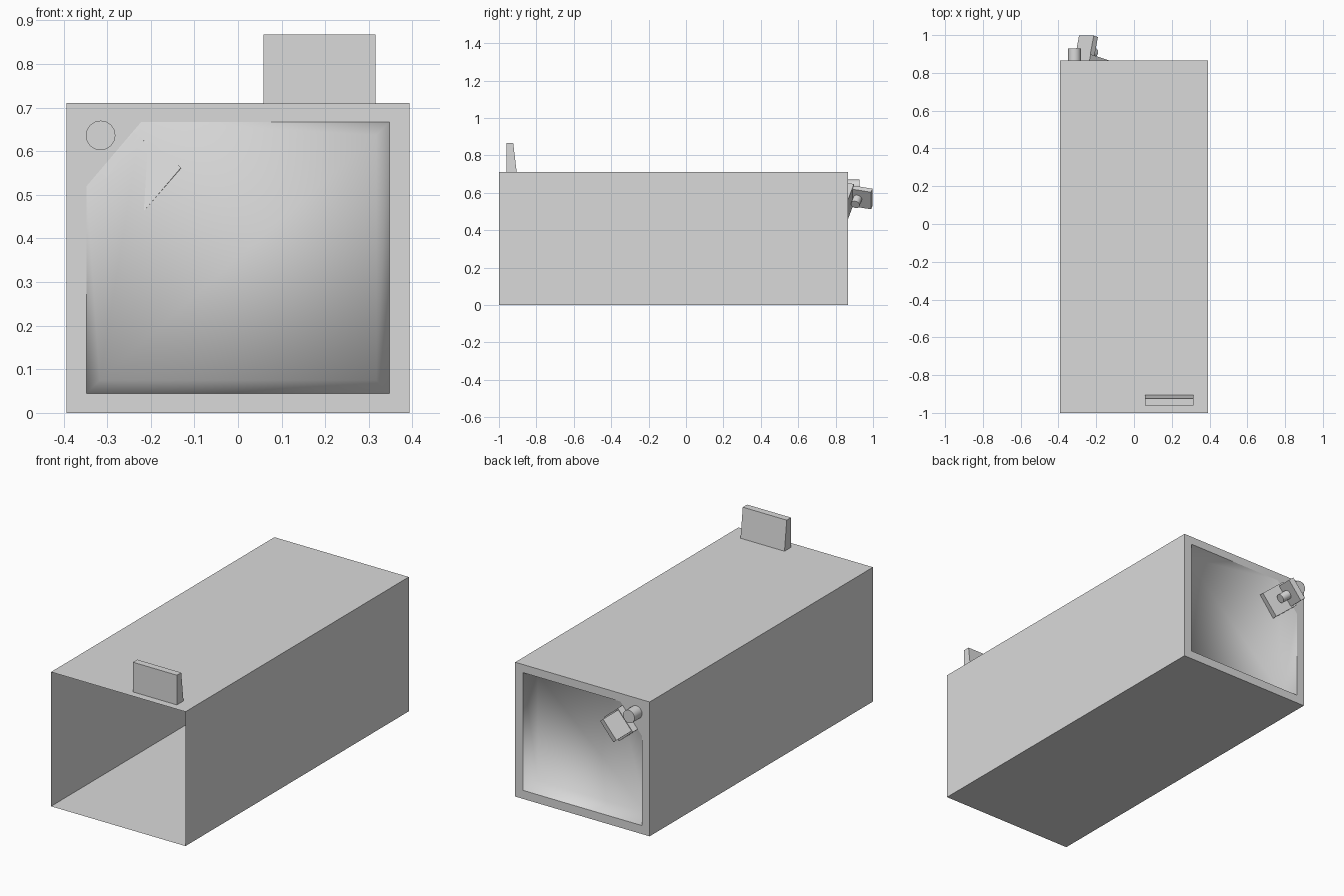
import bpy, bmesh
from mathutils import Matrix, Vector

cube = bpy.data.objects.get("Cube")
if cube:
    bpy.data.objects.remove(cube, do_unlink=True)

# One plain grey finish
grey = bpy.data.materials.new("light grey")
grey.use_nodes = True
colour = (0.7, 0.7, 0.7, 1)
grey.diffuse_color = colour
grey.node_tree.nodes["Principled BSDF"].inputs["Base Color"].default_value = colour


def finish(name, bm, smooth=False):
    mesh = bpy.data.meshes.new(name)
    bm.to_mesh(mesh)
    bm.free()
    mesh.materials.append(grey)
    for p in mesh.polygons:
        p.use_smooth = smooth
    obj = bpy.data.objects.new(name, mesh)
    bpy.context.collection.objects.link(obj)
    return obj


def block(name, low, high, frame=None):
    bm = bmesh.new()
    bmesh.ops.create_cube(bm, size=1)
    low, high = Vector(low), Vector(high)
    for v in bm.verts:
        v.co = Vector([l + (h - l) * (c + 0.5) for l, h, c in zip(low, high, v.co)])
        if frame:
            v.co = frame @ v.co
    return finish(name, bm)


def rod(name, radius, start, end, sides=16):
    start, end = Vector(start), Vector(end)
    axis = end - start
    bm = bmesh.new()
    bmesh.ops.create_cone(bm, cap_ends=True, segments=sides, radius1=radius,
                          radius2=radius, depth=axis.length)
    turn = axis.to_track_quat('Z', 'Y').to_matrix().to_4x4()
    bm.transform(Matrix.Translation((start + end) / 2) @ turn)
    obj = finish(name, bm)
    bpy.ops.object.select_all(action='DESELECT')
    obj.select_set(True)
    bpy.context.view_layer.objects.active = obj
    bpy.ops.object.shade_smooth_by_angle(angle=0.7)
    return obj


def sheet(name, points, faces, smooth=False):
    """Open surface facing the back, from named points."""
    bm = bmesh.new()
    verts = {key: bm.verts.new(co) for key, co in points.items()}
    for names in faces:
        bm.faces.new([verts[n] for n in names.split()])
    bm.normal_update()
    for f in bm.faces:
        if f.normal.y < 0:
            f.normal_flip()
    return finish(name, bm, smooth)


W, H, BACK = 0.393, 0.71, 0.865

# Thin-walled box, open at the front; the back is closed by the frame
body = block("body_shell", (-W, -1, 0), (W, BACK, H))
bm = bmesh.new()
bm.from_mesh(body.data)
bm.normal_update()
bmesh.ops.delete(bm, geom=[f for f in bm.faces if abs(f.normal.y) > 0.9],
                 context='FACES_ONLY')
bm.to_mesh(body.data)
bm.free()

# Back frame around an opening with one cut corner
w, low, top = 0.347, 0.045, 0.667
opening = {"cut_top": (-0.222, BACK, top), "cut_side": (-w, BACK, 0.52),
           "bl": (-w, BACK, low), "br": (w, BACK, low), "tr": (w, BACK, top)}
outer = {"BL": (-W, BACK, 0), "BR": (W, BACK, 0),
         "TR": (W, BACK, H), "TL": (-W, BACK, H)}
sheet("back_frame", {**opening, **outer},
      ["BL BR br bl", "BR TR tr br", "TR TL cut_top tr",
       "TL cut_side cut_top", "TL BL bl cut_side"])

# Softly shaded recess, rising to the rim at the cut corner
inset, floor = 0.03, BACK - 0.08
deep = {"dbl": (-w + inset, floor, low + inset),
        "dbr": (w - inset, floor, low + inset),
        "dtr": (w - inset, floor, top - inset)}
sheet("recessed_panel", {**opening, **deep},
      ["cut_top tr dtr", "tr br dbr dtr", "br bl dbl dbr", "bl cut_side dbl",
       "cut_top cut_side dbl dtr", "dbl dbr dtr"], smooth=True)

# Latch: plate and upright wall, both tilted along the recess
along = Vector((0.74, -0.24, -0.63)).normalized()
across = Vector((0.65, 0, 0.76)).normalized()
out = across.cross(along).normalized()
if out.y < 0:
    out = -out
latch = Matrix((along, across, out)).transposed().to_4x4()
latch.translation = (-0.28, BACK, 0.60)
if latch.determinant() < 0:
    across = -across
    latch = Matrix((along, across, out)).transposed().to_4x4()
    latch.translation = (-0.28, BACK, 0.60)
block("latch_plate", (0, -0.068, 0.001), (0.142, 0.068, 0.034), latch)
block("latch_wall", (0.004, -0.06, 0), (0.034, 0.06, 0.137), latch)
rod("latch_pin", 0.024, latch @ Vector((0.02, 0, 0.062)),
    latch @ Vector((0.085, 0, 0.062)))

# Round post on the frame corner
rod("corner_post", 0.034, (-0.315, BACK - 0.005, 0.636), (-0.315, 0.928, 0.636))

# Wedge-shaped sight tab on the roof
tab = block("top_tab", (0.058, -0.96, H - 0.002), (0.315, -0.905, 0.867))
for v in tab.data.vertices:
    if v.co.z > 0.8 and v.co.y > -0.93:
        v.co.y = -0.924
